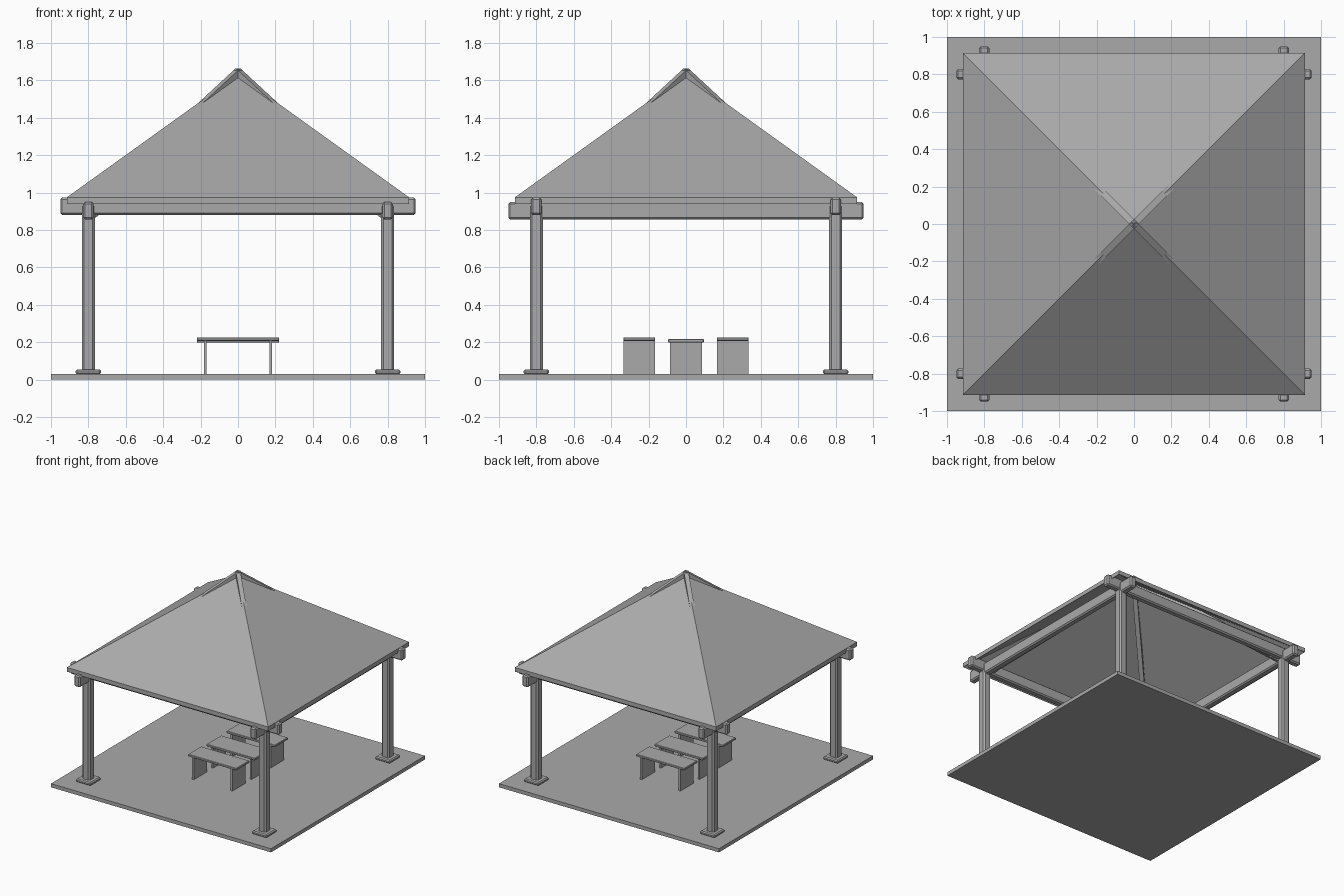
import bpy, bmesh
from math import atan2
from mathutils import Matrix, Vector

cube = bpy.data.objects.get("Cube")
if cube:
    bpy.data.objects.remove(cube, do_unlink=True)

grey = bpy.data.materials.new("plain grey")
grey.use_nodes = True
COLOUR = (0.4, 0.4, 0.4, 1)
grey.diffuse_color = COLOUR
grey.node_tree.nodes["Principled BSDF"].inputs["Base Color"].default_value = COLOUR


def add_object(name, bm):
    bmesh.ops.recalc_face_normals(bm, faces=bm.faces)
    mesh = bpy.data.meshes.new(name)
    bm.to_mesh(mesh)
    bm.free()
    mesh.materials.append(grey)
    obj = bpy.data.objects.new(name, mesh)
    bpy.context.collection.objects.link(obj)
    return obj


def box(name, centre, size, bevel=0, matrix=None):
    """Box, optionally chamfered; a matrix replaces plain placement."""
    bm = bmesh.new()
    bmesh.ops.create_cube(bm, size=1)
    bmesh.ops.scale(bm, vec=size, verts=bm.verts)
    if bevel:
        bmesh.ops.bevel(bm, geom=bm.edges[:], offset=bevel, segments=1, affect='EDGES')
    bmesh.ops.transform(bm, matrix=matrix or Matrix.Translation(centre), verts=bm.verts)
    return add_object(name, bm)


def span(name, x, y, z0, z1, sx, sy, bevel=0):
    """Box given by its plan centre, plan size, bottom and top."""
    return box(name, (x, y, (z0 + z1) / 2), (sx, sy, z1 - z0), bevel)


# Ground slab
span("floor_slab", 0, 0, 0, 0.03, 2, 2)

# Posts, footings and hip rafters at the four corners
P = 0.8
RAFTER_DEPTH = 0.07
for sx, side in ((-1, "right"), (1, "left")):
    for sy, end in ((-1, "front"), (1, "back")):
        tag = f"{end}_{side}"
        span("footing_" + tag, sx * P, sy * P, 0.028, 0.055, 0.135, 0.135, 0.008)
        span("post_" + tag, sx * P, sy * P, 0.03, 0.94, 0.07, 0.07, 0.012)
        low = Vector((sx * P, sy * P, 0.925))
        high = Vector((0, 0, 1.665))
        along = (high - low).normalized()
        across = Vector((0, 0, 1)).cross(along).normalized()
        up = along.cross(across)
        centre = (low + high) / 2 - up * RAFTER_DEPTH / 2
        turn = Matrix((along, across, up)).transposed().to_4x4()
        box("hip_rafter_" + tag, None, ((high - low).length, 0.035, RAFTER_DEPTH),
            matrix=Matrix.Translation(centre) @ turn)

# Ring beams, crossing at the posts
for s, end, side in ((-1, "front", "right"), (1, "back", "left")):
    span("beam_" + end, 0, s * P, 0.88, 0.973, 1.9, 0.055, 0.01)
    span("beam_" + side, s * P, 0, 0.857, 0.95, 0.055, 1.9, 0.01)

# Hollow pyramid roof with an upright eave edge
bm = bmesh.new()
EAVE = 0.915


def ring(half, z):
    return [bm.verts.new((half * a, half * b, z)) for a, b in ((-1, -1), (1, -1), (1, 1), (-1, 1))]


upper, lower = ring(EAVE, 0.975), ring(EAVE, 0.94)
peak, inner_peak = bm.verts.new((0, 0, 1.632)), bm.verts.new((0, 0, 1.597))
for i in range(4):
    j = (i + 1) % 4
    bm.faces.new((upper[i], upper[j], peak))
    bm.faces.new((lower[i], lower[j], upper[j], upper[i]))
    bm.faces.new((lower[j], lower[i], inner_peak))
add_object("roof", bm)


# Table and two benches: top board on two side panels
def trestle(name, y, top, board_width, panel_width):
    span(name + "_top", 0, y, top - 0.018, top, 0.44, board_width, 0.003)
    for s, side in ((-1, "right"), (1, "left")):
        span(f"{name}_panel_{side}", s * 0.175, y, 0.03, top - 0.017, 0.015, panel_width)


trestle("table", 0, 0.217, 0.19, 0.17)
trestle("front_bench", -0.25, 0.226, 0.17, 0.17)
trestle("back_bench", 0.25, 0.226, 0.17, 0.17)
